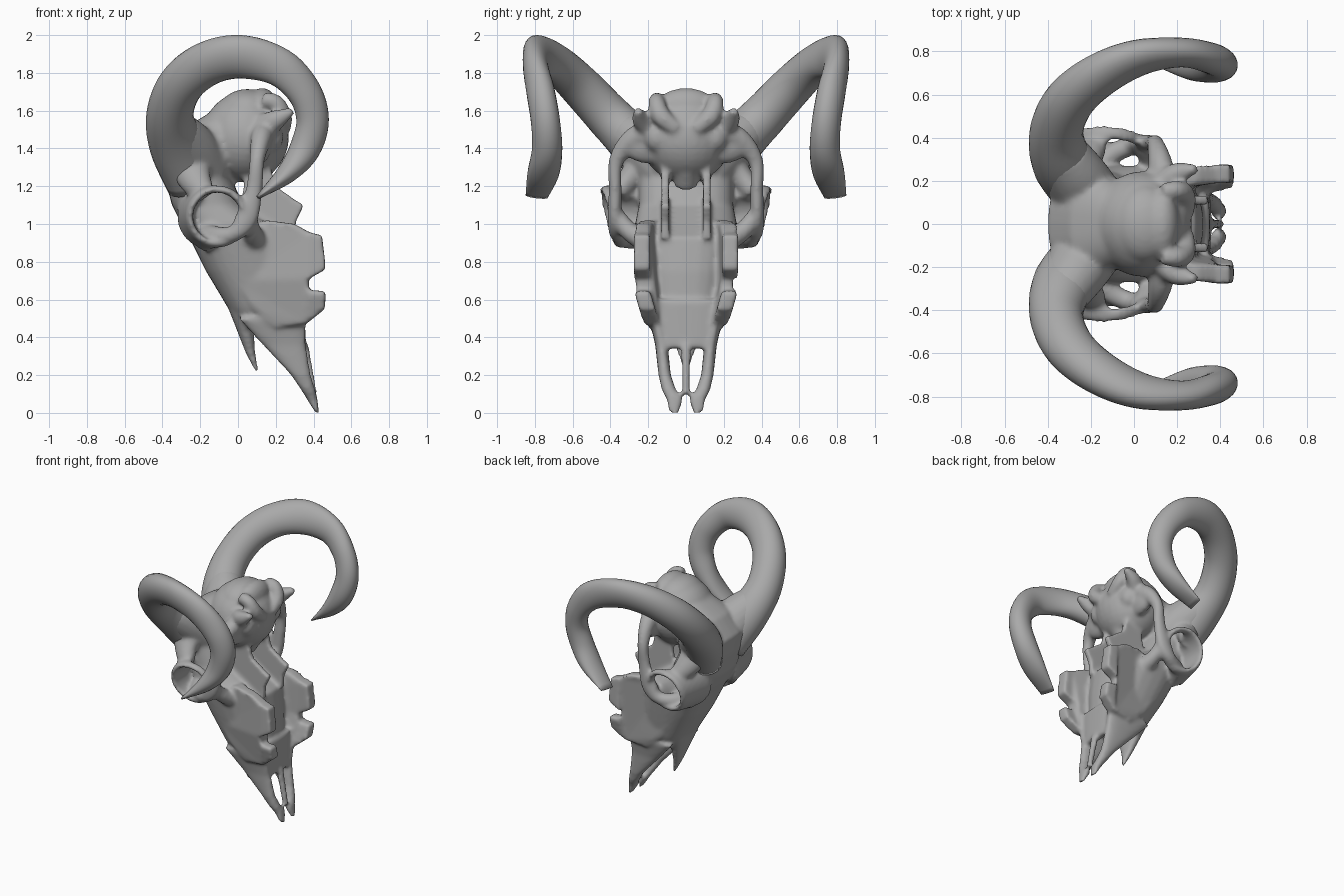
import bpy, bmesh
from math import sin, cos, pi, copysign
from mathutils import Vector, Matrix

cube = bpy.data.objects.get("Cube")
if cube:
    bpy.data.objects.remove(cube)

bone = bpy.data.materials.new("bone_grey")
bone.use_nodes = True
GREY = (0.4, 0.4, 0.4, 1)
bone.diffuse_color = GREY
bone.node_tree.nodes["Principled BSDF"].inputs["Base Color"].default_value = GREY


def make_object(name, bm):
    bmesh.ops.recalc_face_normals(bm, faces=bm.faces)
    mesh = bpy.data.meshes.new(name)
    bm.to_mesh(mesh)
    bm.free()
    mesh.materials.append(bone)
    mesh.shade_smooth()
    obj = bpy.data.objects.new(name, mesh)
    bpy.context.collection.objects.link(obj)
    return obj


def loft(bm, rings, closed=False, side=1):
    """Skin a list of rings; side=-1 mirrors across the middle."""
    rows = [[bm.verts.new((p[0], p[1] * side, p[2])) for p in r] for r in rings]
    n = len(rows[0])
    pairs = list(zip(rows, rows[1:]))
    if closed:
        pairs.append((rows[-1], rows[0]))
    else:
        bm.faces.new(rows[0])
        bm.faces.new(rows[-1])
    for a, b in pairs:
        for i in range(n):
            j = (i + 1) % n
            bm.faces.new((a[i], a[j], b[j], b[i]))


def section(z, x0, x1, half, y=0, power=2.5, n=28):
    """Level rounded section from x0 to x1."""
    ring = []
    for i in range(n):
        c, s = cos(2 * pi * i / n), sin(2 * pi * i / n)
        u = copysign(abs(c) ** (2 / power), c)
        v = copysign(abs(s) ** (2 / power), s)
        ring.append((x0 + (x1 - x0) * (u + 1) / 2, y + half * v, z))
    return ring


def smooth_path(points, steps):
    """Catmull-Rom interpolation of tuples."""
    pts = [Vector(p) for p in points]
    pts = [pts[0] * 2 - pts[1]] + pts + [pts[-1] * 2 - pts[-2]]
    out = []
    for a, b, c, d in zip(pts, pts[1:], pts[2:], pts[3:]):
        for k in range(steps):
            t = k / steps
            out.append((b * 2 + (c - a) * t + (a * 2 - b * 5 + c * 4 - d) * t * t
                        + (b * 3 - a - c * 3 + d) * t ** 3) / 2)
    return out + [pts[-2]]


def sweep(bm, points, side=1, steps=6, n=20):
    """Oval tube along (x, y, z, radius in the curl, radius across, optional roll)."""
    path = smooth_path(points, steps)
    centres = [Vector(p[:3]) for p in path]
    rings = []
    for i, p in enumerate(path):
        t = (centres[min(i + 1, len(path) - 1)] - centres[max(i - 1, 0)]).normalized()
        across = Vector((0, 1, 0))
        across = (across - t * across.dot(t)).normalized()
        out = t.cross(across)
        roll = p[5] if len(p) > 5 else 0
        out, across = (out * cos(roll) + across * sin(roll),
                       across * cos(roll) - out * sin(roll))
        rings.append([centres[i] + out * p[3] * cos(2 * pi * k / n)
                      + across * p[4] * sin(2 * pi * k / n) for k in range(n)])
    loft(bm, rings, side=side)


def blob(bm, centre, radii, side=1):
    m = Matrix.Translation((centre[0], centre[1] * side, centre[2])) @ Matrix.Diagonal((*radii, 1))
    bmesh.ops.create_uvsphere(bm, u_segments=28, v_segments=18, radius=1, matrix=m)


def plate(bm, outline, y0, y1, side=1, flare=0, pinch=0):
    """Side outline in x and z, thickened; flares rearward, pinches in low down."""
    def shift(x, z):
        return flare * min(1, max(0, x / .3)) - pinch * max(0, .64 - z)
    loft(bm, [[(x, y + shift(x, z), z) for x, z in outline] for y in (y0, y1)], side=side)


skull = bmesh.new()

# Face and forehead
face = [(.45, .03, .34, .165), (.55, -.05, .33, .195), (.75, -.17, .32, .235),
        (.93, -.26, .29, .27), (1.0, -.3, .18, .27), (1.1, -.35, .03, .25),
        (1.25, -.39, -.04, .25), (1.37, -.4, 0, .24), (1.5, -.3, .05, .2), (1.6, -.13, .1, .13)]
loft(skull, [section(*r) for r in face])

# Braincase, crest and skull base
blob(skull, (.04, 0, 1.46), (.23, .245, .24))
blob(skull, (.05, 0, 1.6), (.15, .18, .115))
blob(skull, (.13, 0, 1.62), (.08, .16, .1))
sweep(skull, [(.08, 0, 1.2, .05, .06), (.16, 0, 1.35, .06, .08), (.2, 0, 1.48, .06, .14),
              (.18, 0, 1.58, .05, .14)])

# Nasal tip, palate and front slit divider
loft(skull, [section(.22, .09, .11, .012), section(.32, .04, .09, .045),
             section(.5, -.03, .08, .12), section(.6, -.07, .1, .15)])
loft(skull, [section(.34, .31, .36, .13), section(.6, .26, .35, .18)])
sweep(skull, [(.4, 0, .1, .02, .022), (.35, 0, .36, .024, .028)])

for s in (1, -1):
    # Front jaw prong
    prong = [(0, .41, .43, .03, .06), (.08, .36, .42, .045, .062), (.12, .335, .41, .038, .09),
             (.2, .28, .385, .033, .113), (.36, .13, .36, .033, .13), (.5, .0, .36, .035, .16)]
    loft(skull, [section(*r) for r in prong], side=s)

    # Cheek teeth row, widening out of the face
    plate(skull, [(.2, .45), (.36, .47), (.46, .55), (.465, .645), (.375, .65), (.375, .71),
                  (.465, .76), (.445, .94), (.38, .955), (.3, 1.0), (.15, 1.02), (0, .98), (0, .7),
                  (.08, .55)],
          .13, .215, s, flare=.06, pinch=.3)

    # Palate wing
    plate(skull, [(.1, .92), (.3, .92), (.31, 1.02), (.35, 1.1), (.3, 1.13), (.2, 1.2),
                  (.16, 1.34), (.04, 1.34), (.02, 1.1)], .09, .13, s)

    # Eye socket: deep wall towards the face, thin open rim towards the back
    socket = []
    for i in range(40):
        a = 2 * pi * i / 40
        c, d = cos(a), sin(a)
        rim = .42 + .035 * d - .012 * c
        inner = rim - .06 - .22 * max(0, -c)
        flare = .165 + .05 * max(0, -c)
        prof = [(.165, rim - .025), (.148, rim), (.13, rim - .005), (.122, inner), (flare, inner)]
        socket.append([(-.11 + r * c, y, 1.04 + r * d) for r, y in prof])
    loft(skull, socket, closed=True, side=s)

    # Cheek bone under the socket, then the arch running back to the skull base
    sweep(skull, [(-.18, .2, .93, .08, .06), (-.12, .31, .935, .055, .05),
                  (-.02, .36, .95, .045, .045), (.045, .375, 1.03, .06, .04),
                  (.085, .375, 1.18, .045, .035), (.1, .37, 1.33, .04, .04),
                  (.12, .29, 1.44, .055, .06), (.14, .17, 1.5, .07, .07)], s)
    sweep(skull, [(.1, .22, .9, .06, .05), (.07, .31, .97, .05, .05),
                  (.05, .36, 1.04, .05, .04)], s)
    blob(skull, (.12, .2, 1.43), (.06, .14, .11), s)

    # Brow joining eye rim to horn base, and the horn core
    sweep(skull, [(-.18, .36, 1.16, .06, .05), (-.23, .29, 1.24, .09, .07),
                  (-.26, .2, 1.34, .12, .1)], s)
    sweep(skull, [(-.2, .1, 1.28, .17, .15), (-.27, .22, 1.4, .155, .14),
                  (-.34, .33, 1.49, .125, .12)], s)

    # Neck joint rim, ear bulb and rear spur
    sweep(skull, [(.13, .15, 1.66, .04, .04), (.2, .155, 1.64, .045, .045),
                  (.24, .13, 1.57, .045, .05), (.24, .05, 1.5, .04, .04)], s)
    blob(skull, (.18, .15, 1.46), (.06, .07, .08), s)
    sweep(skull, [(.12, .17, 1.5, .08, .06), (.2, .235, 1.55, .055, .05),
                  (.29, .255, 1.6, .02, .022)], s)

skull_obj = make_object("skull", skull)
remesh = skull_obj.modifiers.new("blend_bones", 'REMESH')
remesh.mode = 'VOXEL'
remesh.voxel_size = .013
remesh.use_smooth_shade = True
soften = skull_obj.modifiers.new("soften", 'SMOOTH')
soften.factor = .5
soften.iterations = 8

# Curled horns, rolled so the outer edge leans out on top and in at the rear
horn = [(-.24, .14, 1.22, .14, .12, 0), (-.325, .27, 1.42, .145, .13, 0),
        (-.36, .42, 1.58, .125, .12, 0), (-.3, .57, 1.74, .12, .11, .1),
        (-.16, .69, 1.85, .12, .095, .35), (.02, .77, 1.885, .12, .078, .4),
        (.22, .795, 1.83, .102, .068, .1), (.35, .77, 1.7, .092, .072, -.3),
        (.395, .745, 1.55, .088, .075, -.4), (.355, .735, 1.4, .082, .08, -.3),
        (.26, .755, 1.27, .055, .085, -.1), (.11, .79, 1.145, .012, .06, 0)]
for label, s in (("left_horn", 1), ("right_horn", -1)):
    bm = bmesh.new()
    sweep(bm, horn, s, n=24)
    make_object(label, bm)
